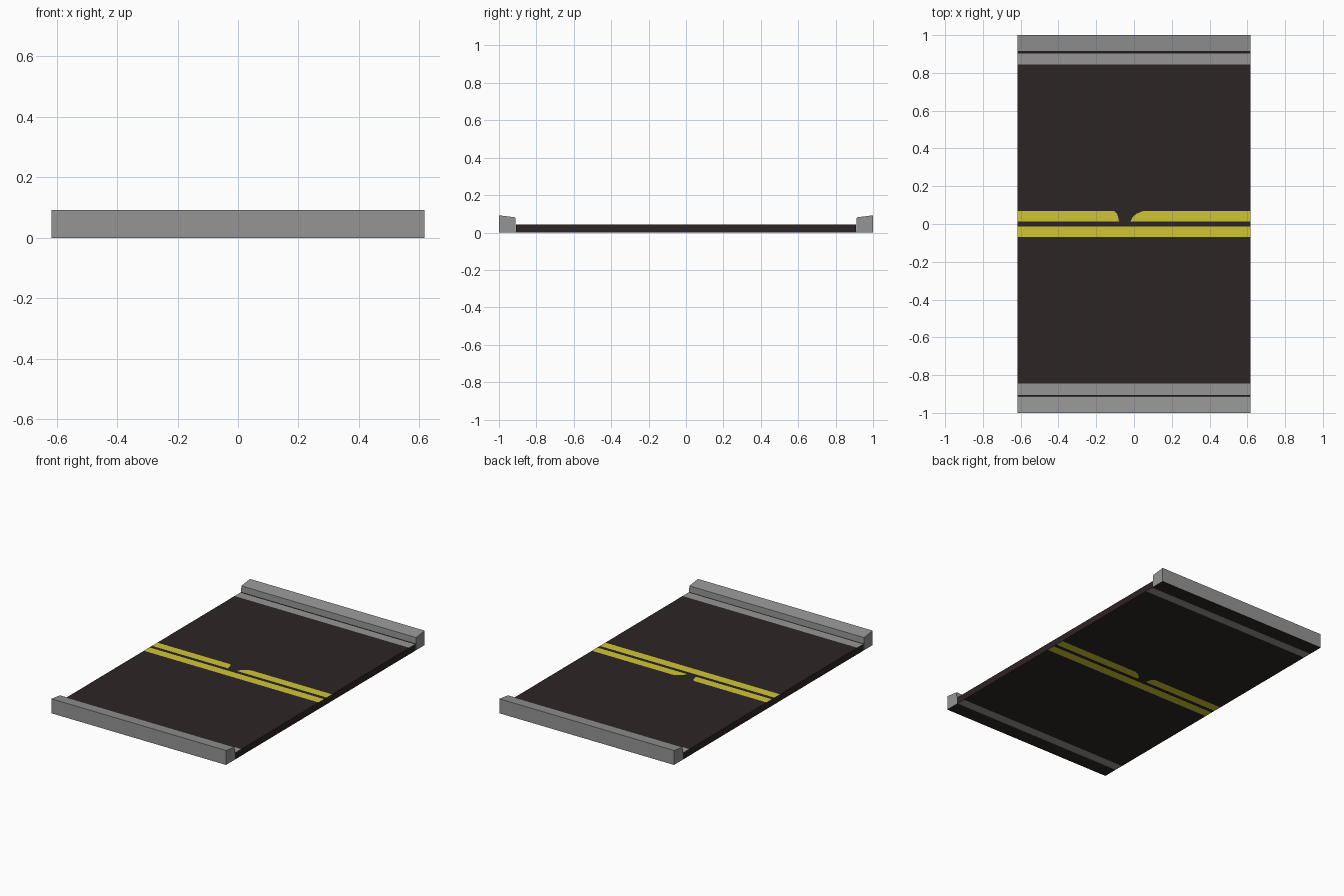
import bpy, bmesh

if "Cube" in bpy.data.objects:
    bpy.data.objects.remove(bpy.data.objects["Cube"])

HALF_X = 0.616
SLAB_TOP = 0.042
CURB_IN = 0.91


def material(name, rgb):
    m = bpy.data.materials.new(name)
    m.diffuse_color = (*rgb, 1)
    m.use_nodes = True
    m.node_tree.nodes["Principled BSDF"].inputs["Base Color"].default_value = m.diffuse_color
    return m


ASPHALT = material("dark asphalt", (0.027, 0.018, 0.018))
CONCRETE = material("grey concrete", (0.30, 0.30, 0.30))
YELLOW = material("yellow paint", (0.63, 0.56, 0.034))


def finish(name, bm, mats):
    bmesh.ops.recalc_face_normals(bm, faces=bm.faces)
    mesh = bpy.data.meshes.new(name)
    for m in mats:
        mesh.materials.append(m)
    bm.to_mesh(mesh)
    bm.free()
    obj = bpy.data.objects.new(name, mesh)
    bpy.context.collection.objects.link(obj)
    return obj


# Road slab: (start y, worn gap left x, worn gap right x, colour of the band that follows)
rows = [(-CURB_IN, -0.08, -0.02, 0), (-0.905, -0.08, -0.02, 1), (-0.845, -0.08, -0.02, 0),
        (-0.068, -0.08, -0.02, 2), (-0.012, -0.08, -0.02, 0),
        (0.014, -0.08, -0.018, 2), (0.040, -0.085, -0.005, 2), (0.055, -0.09, 0.015, 2),
        (0.068, -0.105, 0.045, 0), (0.845, -0.08, -0.02, 1), (0.902, -0.08, -0.02, 0),
        (CURB_IN, -0.08, -0.02, 0)]
bm = bmesh.new()
top = []
for y, left, right, _ in rows:
    top.append([bm.verts.new((x, y, SLAB_TOP)) for x in (-HALF_X, left, right, HALF_X)])
for j in range(len(rows) - 1):
    for i in range(3):
        f = bm.faces.new((top[j][i], top[j][i + 1], top[j + 1][i + 1], top[j + 1][i]))
        worn = rows[j][3] == 2 and rows[j][0] > 0 and i == 1
        f.material_index = 0 if worn else rows[j][3]
# Thickness: the underside repeats the bands, the edges are asphalt
ext = bmesh.ops.extrude_face_region(bm, geom=bm.faces[:], use_keep_orig=True)
for v in ext["geom"]:
    if isinstance(v, bmesh.types.BMVert):
        v.co.z = 0
bm.normal_update()
for f in bm.faces:
    if abs(f.normal.z) < 0.5:
        f.material_index = 0
finish("road_slab", bm, (ASPHALT, CONCRETE, YELLOW))


# Curbs with a slightly sloped top and a dark underside
def curb(name, side):
    bm = bmesh.new()
    profile = [(CURB_IN, 0), (1, 0), (1, 0.092), (CURB_IN + 0.003, 0.081)]
    face = bm.faces.new([bm.verts.new((-HALF_X, side * y, z)) for y, z in profile])
    ext = bmesh.ops.extrude_face_region(bm, geom=[face], use_keep_orig=True)
    for v in ext["geom"]:
        if isinstance(v, bmesh.types.BMVert):
            v.co.x = HALF_X
    for f in bm.faces:
        f.material_index = 1 if all(v.co.z < 0.01 for v in f.verts) else 0
    finish(name, bm, (CONCRETE, ASPHALT))


curb("front_curb", -1)
curb("back_curb", 1)
